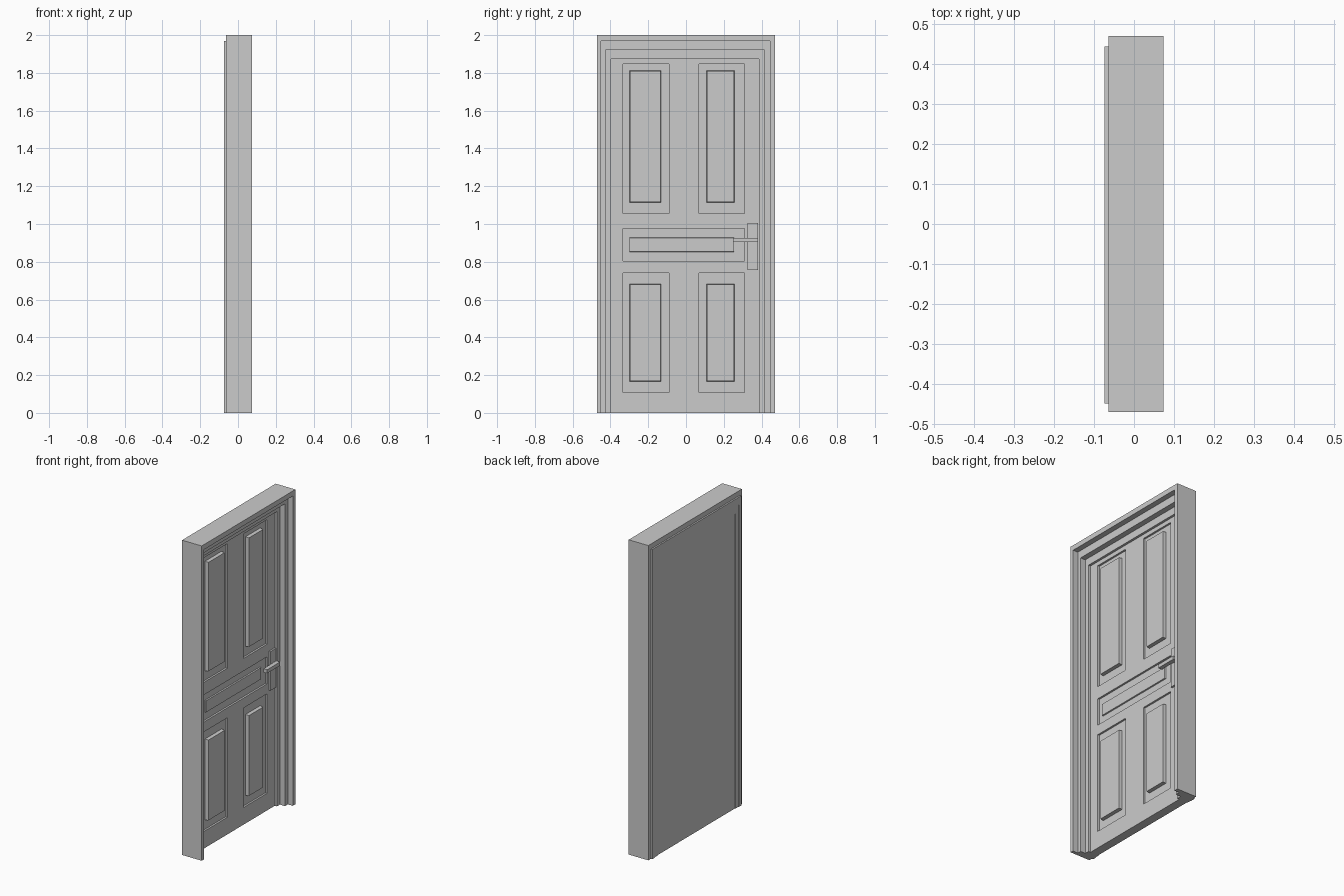
import bpy, bmesh

if "Cube" in bpy.data.objects:
    bpy.data.objects.remove(bpy.data.objects["Cube"])


def finish(name, bm):
    bmesh.ops.recalc_face_normals(bm, faces=bm.faces)
    me = bpy.data.meshes.new(name)
    bm.to_mesh(me)
    bm.free()
    ob = bpy.data.objects.new(name, me)
    bpy.context.collection.objects.link(ob)
    return ob


def box(name, x, y, z, inset=0.0):
    """Box from ranges; inset narrows the +x face to make sloped sides."""
    bm = bmesh.new()
    bmesh.ops.create_cube(bm, size=1)
    for v in bm.verts:
        front = v.co.x > 0
        i = inset if front else 0.0
        v.co = (x[front],
                y[1] - i if v.co.y > 0 else y[0] + i,
                z[1] - i if v.co.z > 0 else z[0] + i)
    return finish(name, bm)


def arch(name, x, outer, inner):
    """U-shaped frame layer: (left y, right y, top z) outside and inside."""
    (a, b, t), (c, d, s) = outer, inner
    pts = [(a, 0), (a, t), (b, t), (b, 0), (d, 0), (d, s), (c, s), (c, 0)]
    bm = bmesh.new()
    face = bm.faces.new([bm.verts.new((x[0], y, z)) for y, z in pts])
    ext = bmesh.ops.extrude_face_region(bm, geom=[face], use_keep_orig=True)
    for v in ext["geom"]:
        if isinstance(v, bmesh.types.BMVert):
            v.co.x = x[1]
    return finish(name, bm)


# Stepped door frame, three nested layers
edges = [(-0.47, 0.47, 2.0), (-0.449, 0.444, 1.968),
         (-0.425, 0.415, 1.92), (-0.397, 0.386, 1.873)]
depths = [(-0.064, 0.074), (-0.074, 0.039), (-0.071, 0.004)]
for name, d, o, i in zip(("frame_outer", "frame_middle", "frame_stop"),
                         depths, edges, edges[1:]):
    arch(name, d, o, i)

# Door leaf
FACE = -0.011
RECESS = FACE - 0.012
door = box("door_leaf", (-0.067, FACE), (-0.397, 0.386), (0, 1.873))

# Panels: recess y, recess z, raised field y, raised field z, field height
left, left_in = (-0.333, -0.09), (-0.299, -0.131)
right, right_in = (0.069, 0.309), (0.108, 0.256)
panels = []
for col, col_in in ((left, left_in), (right, right_in)):
    panels.append((col, (1.056, 1.847), col_in, (1.114, 1.812), 0.022))
    panels.append((col, (0.109, 0.741), col_in, (0.167, 0.683), 0.022))
panels.append(((-0.333, 0.309), (0.804, 0.976),
               (-0.301, 0.256), (0.851, 0.93), 0.008))

for n, (y, z, yi, zi, h) in enumerate(panels):
    # Recess cut into the leaf
    cutter = box("recess_cutter", (RECESS, 0.05), y, z)
    cutter.hide_render = True
    mod = door.modifiers.new("recess", "BOOLEAN")
    mod.operation = "DIFFERENCE"
    mod.solver = "EXACT"
    mod.object = cutter
    bpy.context.view_layer.objects.active = door
    bpy.ops.object.modifier_apply(modifier=mod.name)
    bpy.data.objects.remove(cutter)
    # Raised field inside the recess
    box(f"raised_panel_{n + 1}", (RECESS - 0.004, RECESS + h), yi, zi, 0.003)

# Handle: back plate, stem and lever
box("handle_plate", (FACE - 0.002, 0.0), (0.325, 0.381), (0.757, 1.005))
box("handle_stem", (-0.004, 0.015), (0.345, 0.367), (0.906, 0.925))
box("handle_lever", (0.004, 0.03), (0.249, 0.381), (0.904, 0.927))
